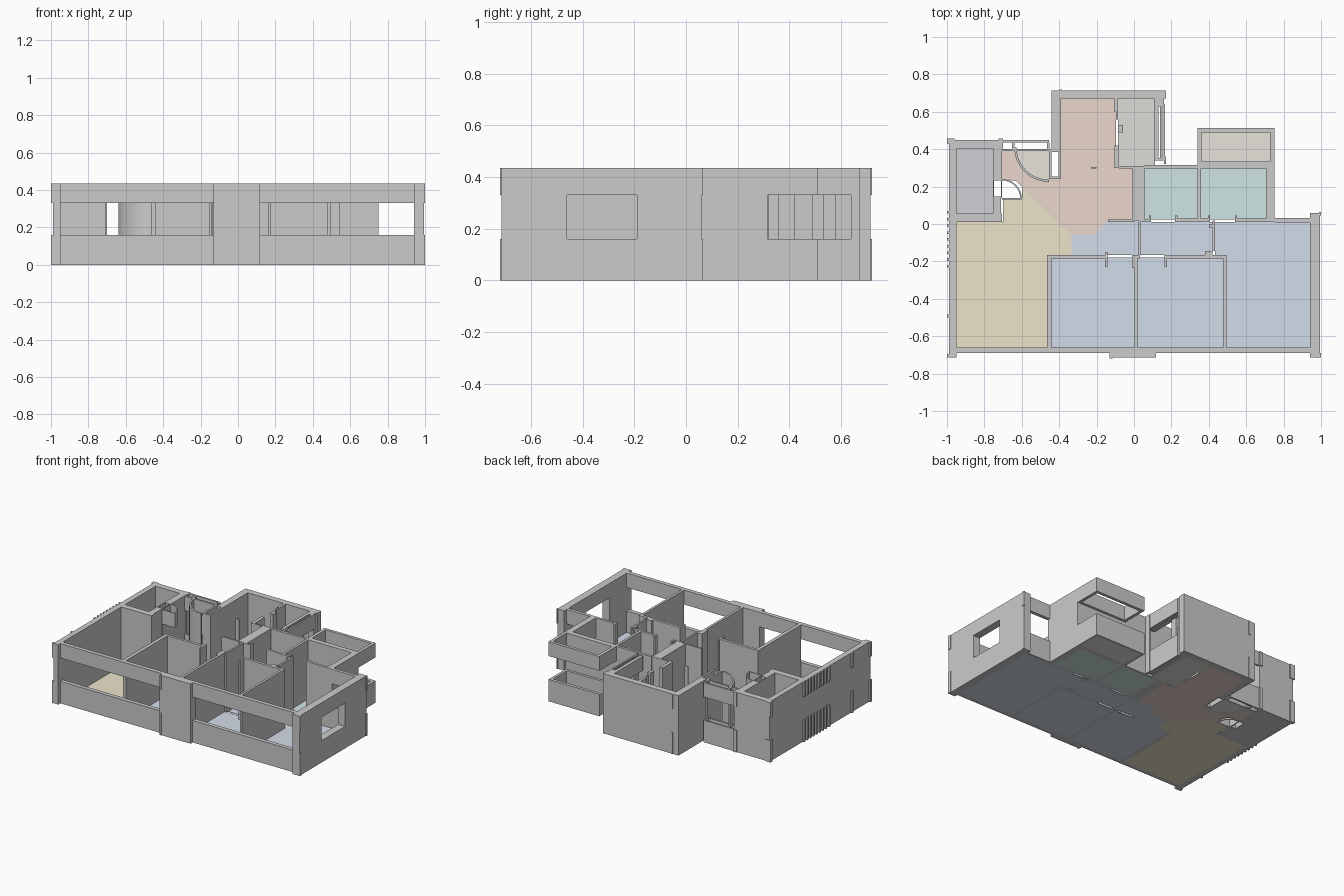
import bpy, bmesh, math

H, SILL, HEAD = 0.435, 0.16, 0.33
FULL = [(0, H)]
BANDS = [(0, SILL), (HEAD, H)]      # open window strip in between


def finish(name, bm, color=None):
    bmesh.ops.recalc_face_normals(bm, faces=bm.faces)
    me = bpy.data.meshes.new(name)
    bm.to_mesh(me)
    bm.free()
    ob = bpy.data.objects.new(name, me)
    bpy.context.collection.objects.link(ob)
    if color:
        m = bpy.data.materials.get(color[0]) or bpy.data.materials.new(color[0])
        m.diffuse_color = (*color[1], 1)
        me.materials.append(m)
    return ob


def prism(bm, pts, z0, z1):
    f = bm.faces.new([bm.verts.new((x, y, z0)) for x, y in pts])
    r = bmesh.ops.extrude_face_region(bm, geom=[f])
    bmesh.ops.translate(bm, vec=(0, 0, z1 - z0),
                        verts=[v for v in r['geom'] if isinstance(v, bmesh.types.BMVert)])
    # keep the base face so the prism is closed
    if not f.is_valid:
        bm.faces.new([bm.verts.new((x, y, z0)) for x, y in pts])


def rect(x0, y0, x1, y1):
    return [(x0, y0), (x1, y0), (x1, y1), (x0, y1)]


def walls(name, rects, levels=FULL):
    bm = bmesh.new()
    for r in rects:
        for z0, z1 in levels:
            prism(bm, rect(*r), z0, z1)
    return finish(name, bm)


def ring(x0, y0, x1, y1, t):
    return [(x0, y0, x1, y0 + t), (x0, y1 - t, x1, y1),
            (x0, y0 + t, x0 + t, y1 - t), (x1 - t, y0 + t, x1, y1 - t)]


def arc_pts(cx, cy, r, a0, a1, n=12):
    return [(cx + r * math.cos(math.radians(a0 + (a1 - a0) * i / n)),
             cy + r * math.sin(math.radians(a0 + (a1 - a0) * i / n))) for i in range(n + 1)]


def arc_wall(name, cx, cy, r, a0, a1, levels, t=0.012):
    bm = bmesh.new()
    pts = arc_pts(cx, cy, r, a0, a1) + arc_pts(cx, cy, r - t, a1, a0)
    for z0, z1 in levels:
        prism(bm, pts, z0, z1)
    return finish(name, bm)


def floor(name, pts, color):
    bm = bmesh.new()
    prism(bm, pts, 0, 0.004)
    return finish(name, bm, color)


# outer walls
walls("left_wall", [(-0.988, -0.715, -0.948, 0.45)])
walls("right_wall", [(0.94, -0.715, 0.995, -0.46), (0.94, -0.19, 0.995, 0.06)])
walls("right_window_bands", [(0.94, -0.46, 0.995, -0.19)], BANDS)
walls("front_pillars", [(-0.13, -0.715, 0.118, -0.66)])
walls("front_window_bands", [(-0.95, -0.69, -0.13, -0.66), (0.118, -0.69, 0.94, -0.66)], BANDS)
walls("rear_right_window_bands", [(0.75, 0.008, 0.94, 0.032)], BANDS)

# corner reveals and slats, present only in the lower and upper bands
walls("corner_reveals", [(-1, -0.715, -0.95, -0.695), (-1, 0.43, -0.96, 0.457),
                         (-1, -0.5, -0.985, -0.485), (-0.725, 0.43, -0.70, 0.457),
                         (0.99, -0.715, 1, -0.69), (0.99, 0.045, 1, 0.065),
                         (-0.13, -0.72, -0.115, -0.70), (-0.397, 0.70, -0.385, 0.72)], BANDS)
walls("left_slats", [(-1, 0.055 - i * 0.036, -0.985, 0.069 - i * 0.036) for i in range(9)], BANDS)

# stair / lift room at rear left
walls("rear_left_room", [(-0.95, 0.405, -0.70, 0.45), (-0.95, 0.01, -0.705, 0.055),
                         (-0.755, 0.24, -0.705, 0.405), (-0.755, 0.055, -0.71, 0.14)])
walls("rear_left_shaft", ring(-0.755, 0.14, -0.705, 0.24, 0.007))

# entrance
walls("entrance_window_bands", [(-0.705, 0.39, -0.455, 0.402), (-0.705, 0.436, -0.455, 0.448),
                                (-0.652, 0.402, -0.64, 0.436), (-0.465, 0.402, -0.453, 0.436)], BANDS)
walls("entrance_shaft", ring(-0.455, 0.24, -0.39, 0.40, 0.014))
arc_wall("entrance_door_swing", -0.455, 0.41, 0.185, 180, 270, FULL)
arc_wall("small_door_swing", -0.705, 0.135, 0.105, 0, 90, BANDS, 0.008)
walls("small_door_leaf", [(-0.705, 0.13, -0.60, 0.138)], BANDS)

# rear room and balcony
walls("rear_room_walls", [(-0.44, 0.40, -0.39, 0.715), (-0.39, 0.67, 0.17, 0.715),
                          (-0.105, 0.30, -0.08, 0.42), (-0.095, 0.56, -0.085, 0.67),
                          (-0.105, 0.60, -0.095, 0.67), (-0.085, 0.49, -0.06, 0.53)])
walls("balcony_window_bands", ring(0.12, 0.34, 0.165, 0.64, 0.012)
      + [(0.138, 0.352, 0.146, 0.628), (0.108, 0.34, 0.12, 0.67)], BANDS)
walls("balcony_posts", [(0.115, 0.64, 0.16, 0.67), (0.112, 0.53, 0.124, 0.58),
                        (0.16, 0.32, 0.17, 0.36)])

# bathrooms
walls("bathroom_walls", [(-0.012, 0.02, 0.0, 0.30), (0.0, 0.02, 0.057, 0.31),
                         (-0.23, 0.297, -0.20, 0.305), (-0.08, 0.297, 0.0, 0.309),
                         (0.057, 0.297, 0.71, 0.316), (0.34, 0.02, 0.358, 0.297),
                         (0.706, 0.02, 0.75, 0.316), (0.22, 0.012, 0.40, 0.03),
                         (0.54, 0.012, 0.75, 0.03), (0.03, 0.012, 0.09, 0.024)])
walls("bathroom_door_jambs", [(x, 0.012, x + 0.012, 0.045) for x in (0.08, 0.22, 0.395, 0.54)])
walls("service_ledge_bands", ring(0.34, 0.312, 0.75, 0.512, 0.022), BANDS)

# thin partitions between bedrooms
walls("partitions", [(-0.466, -0.66, -0.44, -0.165), (-0.44, -0.185, -0.145, -0.165),
                     (0.002, -0.66, 0.02, -0.165), (-0.012, -0.185, 0.033, -0.165),
                     (0.17, -0.185, 0.495, -0.165), (0.477, -0.66, 0.495, -0.185),
                     (0.024, -0.165, 0.036, 0.02), (0.42, -0.145, 0.434, 0.02),
                     (0.38, -0.165, 0.42, -0.145), (-0.14, 0.012, 0.0, 0.024)])
walls("bedroom_door_jambs", [(-0.155, -0.23, -0.143, -0.165), (0.164, -0.23, 0.176, -0.165),
                             (-0.012, -0.235, 0.002, -0.165), (-0.155, -0.165, -0.143, -0.15),
                             (0.40, -0.02, 0.42, 0.0)])

# floors
YELLOW = ("living_floor", (0.84, 0.78, 0.60))
SALMON = ("hall_floor", (0.83, 0.68, 0.61))
BLUE = ("bedroom_floor", (0.65, 0.72, 0.82))
TEAL = ("bathroom_floor", (0.62, 0.78, 0.77))
PURPLE = ("lift_floor", (0.64, 0.63, 0.67))
GREY = ("balcony_floor", (0.73, 0.73, 0.69))
BEIGE = ("ledge_floor", (0.80, 0.77, 0.72))

floor("living_floor_left", rect(-0.95, -0.66, -0.70, 0.01), YELLOW)
floor("living_floor_right", [(-0.70, -0.66), (-0.466, -0.66), (-0.466, -0.165), (-0.335, -0.165),
                             (-0.335, -0.06), (-0.60, 0.2), (-0.60, 0.13), (-0.70, 0.13)], YELLOW)
floor("hall_floor", [(-0.39, 0.67), (-0.095, 0.67), (-0.095, 0.30), (-0.012, 0.30), (-0.012, 0.02),
                     (-0.14, 0.02), (-0.22, -0.06), (-0.335, -0.06), (-0.60, 0.2), (-0.63, 0.23),
                     (-0.705, 0.24), (-0.705, 0.39)]
      + arc_pts(-0.455, 0.41, 0.18, 186, 270) + [(-0.455, 0.24), (-0.39, 0.24)], SALMON)
floor("entrance_floor", [(-0.455, 0.395)] + arc_pts(-0.455, 0.41, 0.175, 185, 270), BEIGE)
floor("passage_floor", [(-0.335, -0.165), (0.024, -0.165), (0.024, 0.02), (-0.14, 0.02),
                        (-0.22, -0.06), (-0.335, -0.06)], BLUE)
floor("bedroom_floor_left", rect(-0.44, -0.66, 0.002, -0.18), BLUE)
floor("bedroom_floor_middle", rect(0.02, -0.66, 0.477, -0.18), BLUE)
floor("bedroom_floor_right", [(0.495, -0.66), (0.94, -0.66), (0.94, 0.012), (0.434, 0.012),
                              (0.434, -0.165), (0.495, -0.165)], BLUE)
floor("corridor_floor", rect(0.036, -0.165, 0.42, 0.012), BLUE)
floor("bathroom_floor_left", rect(0.057, 0.025, 0.34, 0.297), TEAL)
floor("bathroom_floor_right", rect(0.358, 0.025, 0.706, 0.297), TEAL)
floor("lift_floor", rect(-0.95, 0.055, -0.755, 0.405), PURPLE)
floor("balcony_floor", rect(-0.085, 0.31, 0.112, 0.67), GREY)
floor("ledge_floor", rect(0.362, 0.316, 0.728, 0.49), BEIGE)
